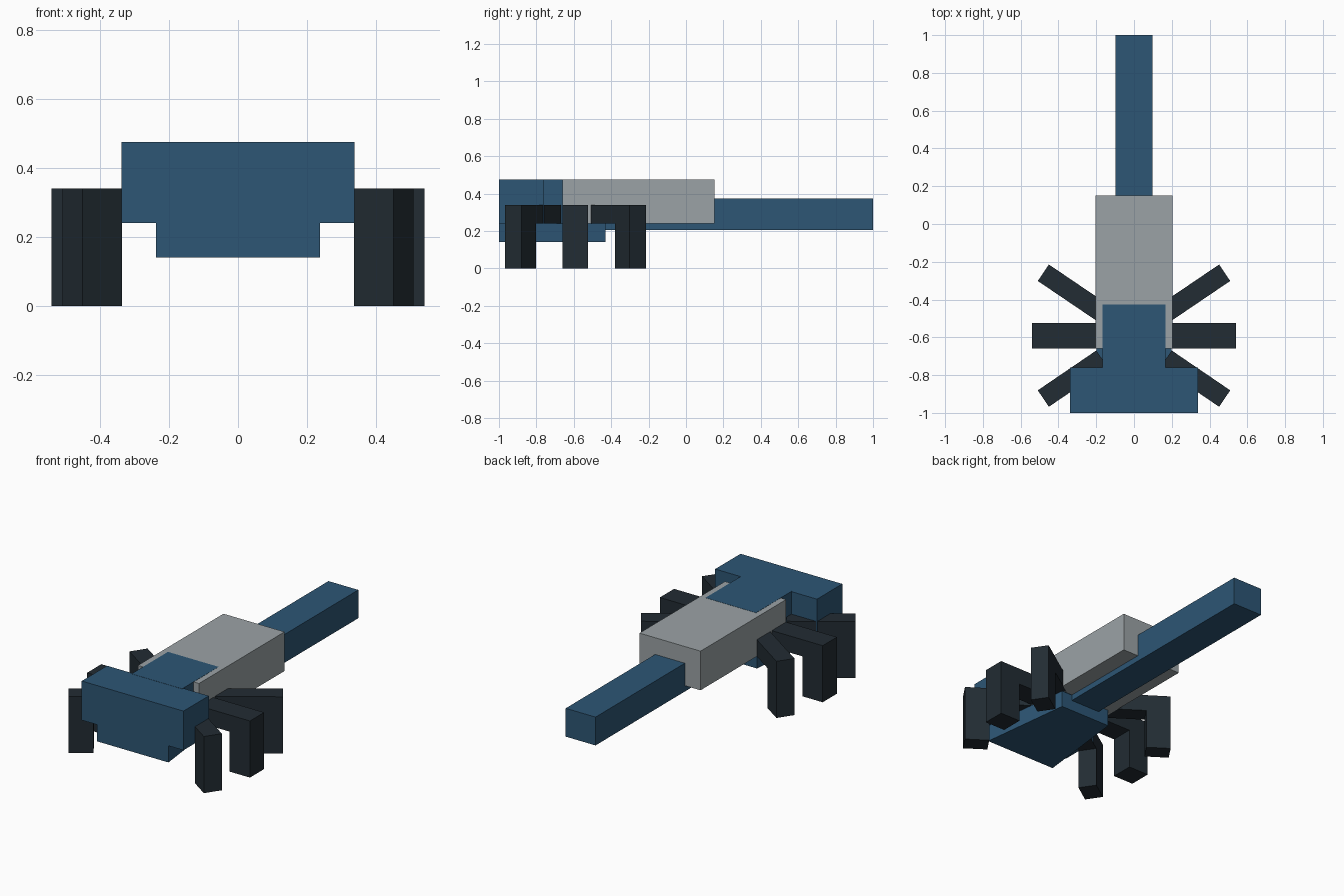
import bpy
import bmesh
from math import atan2, hypot
from mathutils import Matrix, Vector

if "Cube" in bpy.data.objects:
    bpy.data.objects.remove(bpy.data.objects["Cube"], do_unlink=True)


def material(name, rgb):
    mat = bpy.data.materials.new(name)
    mat.use_nodes = True
    mat.diffuse_color = (*rgb, 1)
    mat.node_tree.nodes["Principled BSDF"].inputs["Base Color"].default_value = (*rgb, 1)
    return mat


blue = material("deep blue", (0.026, 0.093, 0.178))
grey = material("pale grey", (0.33, 0.365, 0.38))
dark = material("dark slate", (0.016, 0.025, 0.033))


def prism(name, outline, depth, mat, matrix=Matrix()):
    """Extrude a flat outline along its local z, then place it."""
    bm = bmesh.new()
    face = bm.faces.new([bm.verts.new((u, v, 0)) for u, v in outline])
    top = bmesh.ops.extrude_face_region(bm, geom=[face])["geom"]
    bmesh.ops.translate(bm, vec=(0, 0, depth),
                        verts=[g for g in top if isinstance(g, bmesh.types.BMVert)])
    bmesh.ops.transform(bm, matrix=matrix, verts=bm.verts)
    bmesh.ops.recalc_face_normals(bm, faces=bm.faces)
    mesh = bpy.data.meshes.new(name)
    bm.to_mesh(mesh)
    bm.free()
    mesh.materials.append(mat)
    obj = bpy.data.objects.new(name, mesh)
    bpy.context.collection.objects.link(obj)
    return obj


def slab(name, front, back, front_half, back_half, bottom, top, mat):
    """Block symmetric about x = 0, optionally tapering from front to back."""
    outline = [(-front_half, front), (front_half, front),
               (back_half, back), (-back_half, back)]
    return prism(name, outline, top - bottom, mat, Matrix.Translation((0, 0, bottom)))


# Head, neck, jaw, body and tail
slab("head", -1, -0.76, 0.338, 0.338, 0.24, 0.475, blue)
slab("neck", -0.77, -0.425, 0.168, 0.168, 0.24, 0.476, blue)
slab("jaw", -1, -0.43, 0.238, 0.17, 0.14, 0.24, blue)
slab("body", -0.66, 0.152, 0.203, 0.203, 0.24, 0.475, grey)
slab("tail", -0.45, 1, 0.099, 0.099, 0.205, 0.375, blue)


# Legs: bent profiles, extruded across their width and mirrored
def leg(name, inner, outer, width, foot):
    start, end = Vector(inner), Vector(outer)
    run = end - start
    length = hypot(*run)
    knee = length - foot
    outline = [(0, 0.24), (knee, 0.24), (knee, 0), (length, 0), (length, 0.34), (0, 0.34)]
    upright = Matrix(((1, 0, 0, 0), (0, 0, 1, -width / 2), (0, 1, 0, 0), (0, 0, 0, 1)))
    place = (Matrix.Translation((start.x, start.y, 0))
             @ Matrix.Rotation(atan2(run.y, run.x), 4, "Z") @ upright)
    for side, sign in (("left", 1), ("right", -1)):
        flip = Matrix.Diagonal((sign, 1, 1, 1))
        prism(f"{side}_{name}_leg", outline, width, dark, flip @ place)


leg("front", (0.17, -0.713), (0.48, -0.924), 0.105, 0.138)
leg("middle", (0.17, -0.592), (0.541, -0.592), 0.135, 0.135)
leg("rear", (0.17, -0.468), (0.48, -0.258), 0.105, 0.138)
